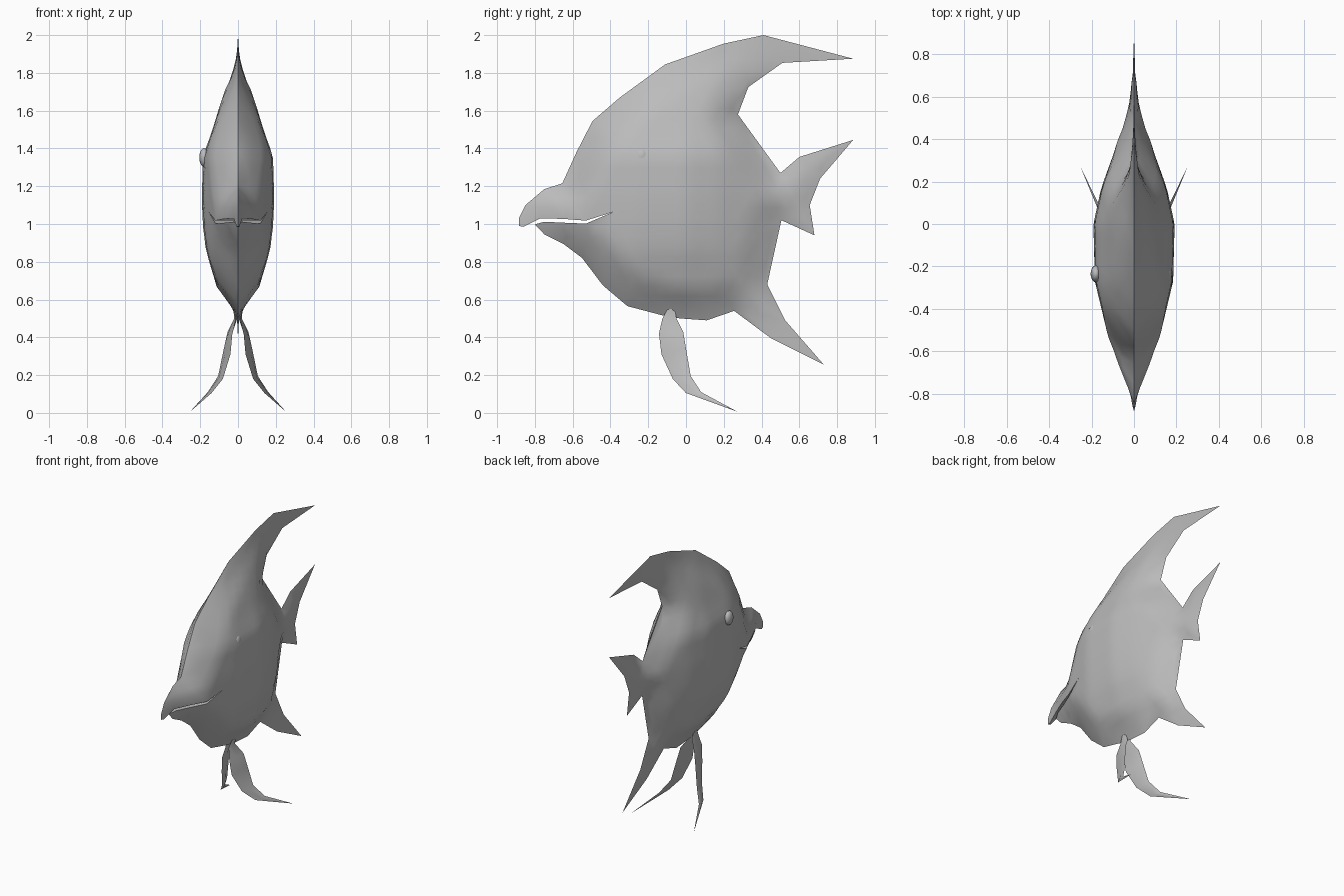
import bpy, bmesh, math
from mathutils import Vector
from mathutils.geometry import delaunay_2d_cdt, intersect_point_line

if "Cube" in bpy.data.objects:
    bpy.data.objects.remove(bpy.data.objects["Cube"])

grey = bpy.data.materials.new("grey")
grey.diffuse_color = (0.5, 0.5, 0.5, 1)
grey.use_nodes = True
grey.node_tree.nodes["Principled BSDF"].inputs["Base Color"].default_value = grey.diffuse_color


def finish(name, bm, angle=35):
    bmesh.ops.recalc_face_normals(bm, faces=bm.faces)
    me = bpy.data.meshes.new(name)
    bm.to_mesh(me)
    bm.free()
    me.materials.append(grey)
    ob = bpy.data.objects.new(name, me)
    bpy.context.collection.objects.link(ob)
    bpy.ops.object.select_all(action='DESELECT')
    ob.select_set(True)
    bpy.context.view_layer.objects.active = ob
    bpy.ops.object.shade_smooth_by_angle(angle=math.radians(angle))
    return ob


def lerp(table, t):
    for (a, va), (b, vb) in zip(table, table[1:]):
        if t <= b:
            return va + (vb - va) * max(0, (t - a) / (b - a))
    return table[-1][1]


# Side silhouette (y, z): snout, forehead, back fin, tail, lower fin, belly, chin
outline = [(-.885, .99), (-.885, 1.03), (-.85, 1.10), (-.75, 1.185), (-.655, 1.215),
           (-.58, 1.38), (-.495, 1.545), (-.35, 1.67), (-.11, 1.845), (.20, 1.955),
           (.41, 2.0), (.885, 1.875), (.51, 1.853), (.33, 1.725), (.275, 1.58),
           (.50, 1.27), (.60, 1.355), (.885, 1.445), (.71, 1.24), (.655, 1.10),
           (.68, .94), (.505, 1.02), (.43, .68), (.525, .49), (.73, .255),
           (.45, .395), (.255, .54), (.11, .49), (-.03, .50), (-.12, .515),
           (-.31, .565), (-.44, .675), (-.55, .82), (-.65, .895), (-.75, .945),
           (-.80, .998)]
# Mouth slit, lower lip to corner and back along the upper lip
mouth = [(-.75, 1.012), (-.65, 1.007), (-.53, 1.002), (-.385, 1.064),
         (-.53, 1.018), (-.65, 1.027), (-.77, 1.03), (-.86, .985)]

# Half widths along the length and the height
width_y = [(-.89, .012), (-.8, .045), (-.68, .085), (-.5, .13), (-.27, .185), (0, .192),
           (.17, .155), (.35, .09), (.54, .036), (.7, .016), (.9, 0)]
width_z = [(.25, .006), (.45, .012), (.5, .035), (.64, .105), (.86, .17), (1.0, .187),
           (1.15, .192), (1.36, .185), (1.5, .135), (1.6, .105), (1.75, .055),
           (1.87, .025), (2, .006)]


def edge_distance(p, pts, closed):
    best = 9
    for a, b in zip(pts, pts[1:] + pts[:1] if closed else pts[1:]):
        a, b = Vector(a), Vector(b)
        t = min(1, max(0, (p - a).dot(b - a) / (b - a).length_squared))
        best = min(best, (p - a.lerp(b, t)).length)
    return best


def half_width(p):
    d = edge_distance(p, outline, False)
    if d < 1e-4:
        return 0
    return lerp(width_y, p.x) * lerp(width_z, p.y) / .192 * min(1, d / .16) ** .65


def inside(p, loop):
    hit = False
    for (y1, z1), (y2, z2) in zip(loop, loop[1:] + loop[:1]):
        if (z1 > p.y) != (z2 > p.y) and p.x < (y2 - y1) * (p.y - z1) / (z2 - z1) + y1:
            hit = not hit
    return hit


# Body with fins: filled silhouette, swelled on both sides
loop = outline + mouth
points = [Vector(p) for p in loop]
step = .06
for j in range(36):
    for i in range(32):
        p = Vector((-.93 + step * (i + .5 * (j % 2)), .2 + step * .87 * j))
        if inside(p, loop) and edge_distance(p, loop, True) > .022:
            points.append(p)
border = [(i, (i + 1) % len(loop)) for i in range(len(loop))]
flat, _, tris, *_ = delaunay_2d_cdt(points, border, [], 1, 1e-6)
tris = [t for t in tris if inside(sum((flat[i] for i in t), Vector((0, 0))) / 3, loop)]

bm = bmesh.new()
right, left = [], []
for p in flat:
    w = half_width(p)
    right.append(bm.verts.new((w, p.x, p.y)))
    left.append(bm.verts.new((-w, p.x, p.y)) if w else right[-1])
count = {}
for t in tris:
    bm.faces.new([right[i] for i in t])
    if any(right[i] is not left[i] for i in t):
        bm.faces.new([left[i] for i in reversed(t)])
    for a, b in zip(t, t[1:] + t[:1]):
        key = (min(a, b), max(a, b))
        count[key] = count.get(key, 0) + 1
# Inner mouth walls join the two sides
for (a, b), n in count.items():
    if n == 1:
        ring = list(dict.fromkeys([right[a], right[b], left[b], left[a]]))
        if len(ring) > 2:
            bm.faces.new(ring)
finish("body", bm)

# Trailing belly fins: front edge and back edge, with a slim ridge between
front = [(.012, -.125, .50), (.03, -.143, .42), (.04, -.13, .31), (.08, -.07, .18), (.14, 0, .105)]
back = [(.012, -.05, .50), (.055, -.015, .43), (.075, 0, .34), (.105, .025, .195), (.16, .08, .11)]
for side, name in ((1, "right_belly_fin"), (-1, "left_belly_fin")):
    bm = bmesh.new()

    def vert(p, dx=0):
        return bm.verts.new((side * (p[0] + dx), p[1], p[2]))
    top, tip = vert((.03, -.07, .6)), vert((.255, .275, .005))
    rows = []
    for f, b in zip(front, back):
        mid = (Vector(f) + Vector(b)) / 2
        rows.append([vert(f), vert(mid, .008), vert(b), vert(mid, -.008)])
    for k in range(4):
        n = (k + 1) % 4
        bm.faces.new((top, rows[0][k], rows[0][n]))
        bm.faces.new((tip, rows[-1][n], rows[-1][k]))
        for r, s in zip(rows, rows[1:]):
            bm.faces.new((r[k], s[k], s[n], r[n]))
    finish(name, bm, 40)

# Eyes: the left one bulges, the right one is sunk into the head
for name, x in (("left_eye", -.18), ("right_eye", .155)):
    bm = bmesh.new()
    bmesh.ops.create_uvsphere(bm, u_segments=16, v_segments=10, radius=1)
    bmesh.ops.scale(bm, vec=(.025, .04, .05), verts=bm.verts)
    bmesh.ops.translate(bm, vec=(x, -.235, 1.352), verts=bm.verts)
    finish(name, bm, 60)
